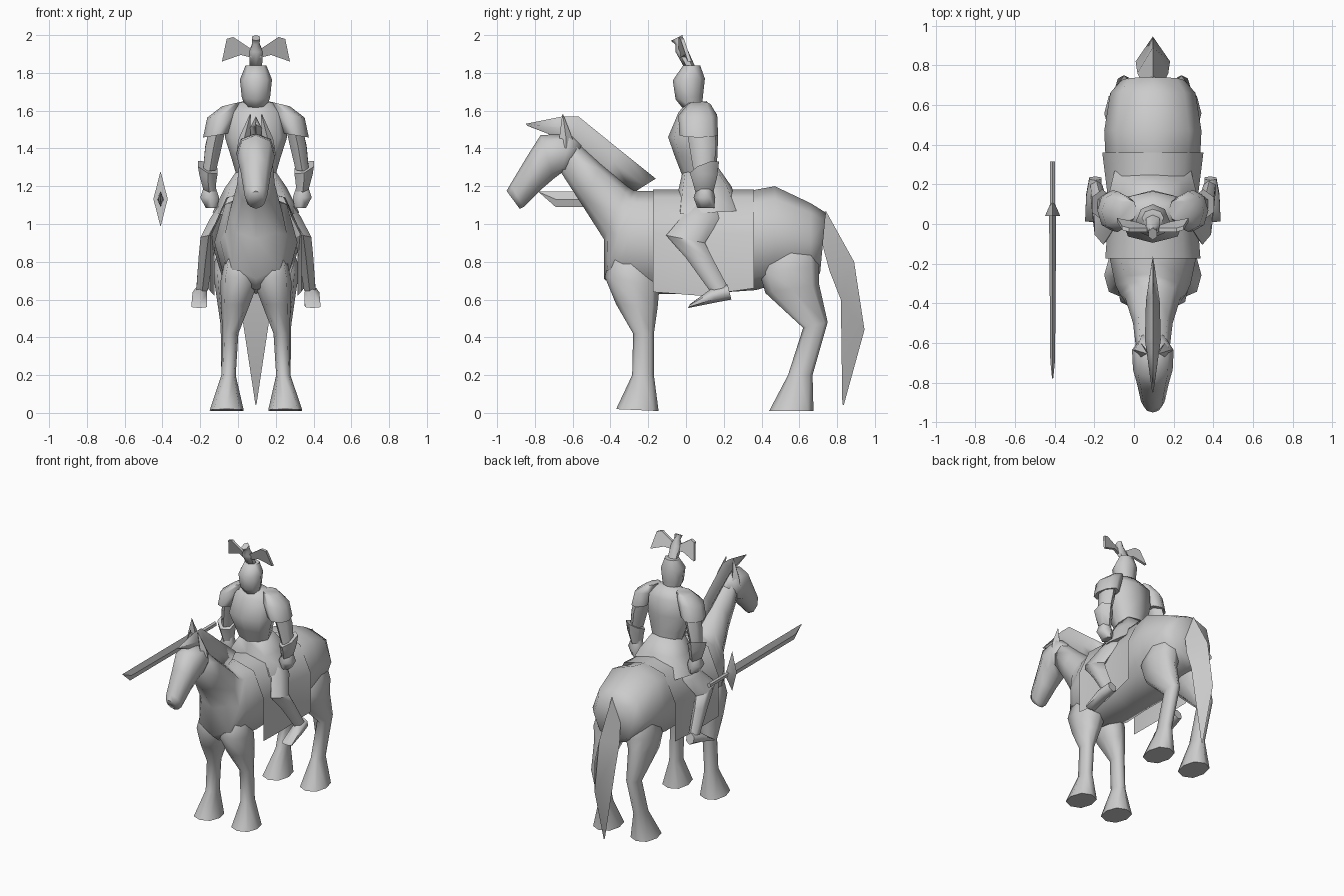
import bpy, bmesh, math

CX = 0.095  # centre line of horse and rider

grey = bpy.data.materials.new("stone_grey")
grey.diffuse_color = (0.6, 0.6, 0.6, 1)


def finish(name, bm, angle=65):
    bmesh.ops.recalc_face_normals(bm, faces=bm.faces)
    me = bpy.data.meshes.new(name)
    bm.to_mesh(me)
    bm.free()
    me.materials.append(grey)
    for p in me.polygons:
        p.use_smooth = True
    me.set_sharp_from_angle(angle=math.radians(angle))
    ob = bpy.data.objects.new(name, me)
    bpy.context.collection.objects.link(ob)
    return ob


def loft(name, rings, n=8, side=1, cx=CX, power=1.0, tilt=0.0, angle=65):
    """Each ring: two opposite points (y1,z1,y2,z2), half width in x, x offset."""
    bm = bmesh.new()
    loops = []
    for r in rings:
        y1, z1, y2, z2, w = r[:5]
        x0 = r[5] if len(r) > 5 else 0
        loop = []
        for k in range(n):
            t = 2 * math.pi * k / n
            c, s = math.cos(t), math.sin(t)
            c = math.copysign(abs(c) ** power, c)
            s = math.copysign(abs(s) ** power, s)
            loop.append(bm.verts.new((cx + side * (x0 + w * s),
                                      (y1 + y2) / 2 + c * (y1 - y2) / 2,
                                      (z1 + z2) / 2 + c * (z1 - z2) / 2 + tilt * s)))
        loops.append(loop)
    for a, b in zip(loops, loops[1:]):
        for k in range(n):
            j = (k + 1) % n
            bm.faces.new((a[k], a[j], b[j], b[k]))
    bm.faces.new(loops[0])
    bm.faces.new(loops[-1])
    return finish(name, bm, angle)


def pair(name, rings, **kw):
    for tag, s in (("left", 1), ("right", -1)):
        loft(tag + "_" + name, rings, side=s, **kw)


# Horse body, neck and head
loft("horse_body", [
    (0.74, 1.06, 0.71, 0.74, 0.16), (0.66, 1.11, 0.66, 0.70, 0.215),
    (0.47, 1.20, 0.47, 0.68, 0.245), (0.36, 1.18, 0.37, 0.65, 0.24),
    (0.08, 1.17, 0.08, 0.63, 0.205), (-0.17, 1.175, -0.15, 0.63, 0.22),
    (-0.25, 1.175, -0.36, 0.65, 0.19), (-0.28, 1.18, -0.435, 0.71, 0.165),
    (-0.31, 1.20, -0.435, 0.92, 0.14),
    (-0.45, 1.32, -0.55, 1.10, 0.10), (-0.59, 1.45, -0.66, 1.27, 0.085)],
    power=0.85, angle=80)
loft("horse_head", [
    (-0.55, 1.42, -0.64, 1.26, 0.075), (-0.61, 1.48, -0.66, 1.27, 0.105),
    (-0.77, 1.47, -0.70, 1.24, 0.10), (-0.84, 1.36, -0.77, 1.18, 0.08),
    (-0.93, 1.21, -0.86, 1.09, 0.06), (-0.95, 1.175, -0.88, 1.08, 0.04)],
    power=0.85)
loft("mane", [
    (-0.85, 1.53, -0.84, 1.52, 0.004), (-0.65, 1.57, -0.66, 1.45, 0.03),
    (-0.57, 1.57, -0.60, 1.41, 0.04), (-0.36, 1.40, -0.42, 1.27, 0.035),
    (-0.16, 1.24, -0.28, 1.165, 0.01)], n=4, angle=120)
pair("ear", [(-0.665, 1.42, -0.605, 1.38, 0.03, 0.07),
             (-0.67, 1.46, -0.60, 1.45, 0.03, 0.06),
             (-0.655, 1.58, -0.65, 1.58, 0.003, 0.03)], n=4)
loft("tail", [
    (0.74, 1.07, 0.695, 0.91, 0.06), (0.89, 0.80, 0.717, 0.733, 0.09),
    (0.945, 0.44, 0.778, 0.653, 0.10), (0.835, 0.04, 0.825, 0.05, 0.004)],
    n=3, angle=100)

# Horse legs with flared hooves, rooted inside the body
pair("front_leg", [
    (-0.39, 0.88, -0.20, 0.88, 0.07, 0.08), (-0.43, 0.72, -0.14, 0.67, 0.10, 0.088),
    (-0.37, 0.575, -0.15, 0.56, 0.075, 0.11),
    (-0.28, 0.42, -0.17, 0.42, 0.042, 0.135), (-0.285, 0.20, -0.17, 0.20, 0.038, 0.145),
    (-0.37, 0.02, -0.145, 0.01, 0.09, 0.155)], power=0.85, angle=80)
pair("hind_leg", [
    (0.46, 0.98, 0.68, 0.98, 0.07, 0.10), (0.39, 0.74, 0.705, 0.78, 0.10, 0.13),
    (0.42, 0.635, 0.705, 0.68, 0.075, 0.14),
    (0.62, 0.45, 0.75, 0.48, 0.042, 0.145), (0.54, 0.20, 0.67, 0.20, 0.038, 0.145),
    (0.44, 0.01, 0.675, 0.01, 0.09, 0.155)], power=0.85, angle=80)

# Saddle cloth: a sheet hung over the back, flared at both ends
bm = bmesh.new()
rows = []
for y, w, low in ((-0.175, 0.24, 0.64), (0.08, 0.22, 0.62), (0.36, 0.255, 0.66)):
    half = [(w, low), (w, 0.95), (w * 0.65, 1.14)]
    pts = [(-x, z) for x, z in half] + [(0, 1.182)] + half[::-1]
    rows.append([bm.verts.new((CX + x, y, z)) for x, z in pts])
for a, b in zip(rows, rows[1:]):
    for k in range(len(a) - 1):
        bm.faces.new((a[k], a[k + 1], b[k + 1], b[k]))
finish("saddle_cloth", bm)

# Rider torso and skirt
loft("torso", [
    (-0.01, 1.23, 0.16, 1.23, 0.095), (-0.06, 1.36, 0.165, 1.34, 0.13),
    (-0.095, 1.46, 0.17, 1.46, 0.165), (-0.04, 1.59, 0.165, 1.58, 0.15),
    (0.00, 1.64, 0.11, 1.65, 0.09)], power=0.8)
loft("skirt", [
    (-0.02, 1.27, 0.17, 1.30, 0.10), (-0.04, 1.18, 0.24, 1.20, 0.165),
    (-0.06, 1.05, 0.295, 1.07, 0.23)], power=0.5)

# Arms
pair("shoulder_guard", [
    (0.01, 1.635, 0.13, 1.635, 0.05, 0.13), (-0.04, 1.575, 0.165, 1.575, 0.08, 0.178),
    (-0.035, 1.47, 0.17, 1.47, 0.075, 0.205)], tilt=-0.012)
pair("upper_arm", [
    (0.00, 1.52, 0.15, 1.52, 0.05, 0.20), (0.02, 1.40, 0.16, 1.42, 0.05, 0.225),
    (0.04, 1.28, 0.15, 1.30, 0.04, 0.245)], n=6)
pair("forearm", [
    (0.02, 1.27, 0.175, 1.33, 0.06, 0.255), (0.03, 1.24, 0.165, 1.25, 0.052, 0.255),
    (0.055, 1.15, 0.14, 1.15, 0.035, 0.245)], n=6, tilt=0.022)
pair("hand", [
    (0.06, 1.20, 0.14, 1.20, 0.035, 0.245), (0.04, 1.14, 0.155, 1.14, 0.058, 0.245),
    (0.06, 1.085, 0.15, 1.085, 0.035, 0.235)], n=6)

# Rider legs
pair("thigh", [
    (0.02, 1.12, 0.18, 1.10, 0.05, 0.14), (-0.02, 1.04, 0.18, 1.03, 0.05, 0.195),
    (-0.105, 0.94, 0.10, 0.90, 0.05, 0.25)], n=6)
pair("shin", [
    (-0.105, 0.94, 0.10, 0.90, 0.05, 0.25), (0.00, 0.82, 0.14, 0.82, 0.045, 0.265),
    (0.13, 0.64, 0.22, 0.67, 0.035, 0.285)], n=6)
pair("foot", [
    (0.22, 0.68, 0.24, 0.60, 0.035, 0.29), (0.13, 0.655, 0.16, 0.585, 0.045, 0.297),
    (0.02, 0.575, 0.01, 0.555, 0.048, 0.30)], n=6)

# Helmet and crest
loft("helmet", [
    (-0.015, 1.84, 0.075, 1.84, 0.055), (-0.07, 1.76, 0.10, 1.77, 0.085),
    (-0.055, 1.66, 0.09, 1.68, 0.075), (-0.015, 1.61, 0.085, 1.62, 0.055)])
loft("crest_stem", [
    (-0.01, 1.83, 0.05, 1.83, 0.038), (-0.055, 1.91, 0.01, 1.92, 0.04),
    (-0.055, 1.95, -0.01, 1.96, 0.022), (-0.08, 1.97, -0.02, 2.0, 0.025)], n=6)
for tag, s in (("left", 1), ("right", -1)):
    bm = bmesh.new()
    outline = [(0.02, -0.01, 1.88), (0.03, -0.02, 1.93), (0.12, -0.02, 1.99),
               (0.155, -0.01, 1.98), (0.18, 0.03, 1.86), (0.08, 0.01, 1.895)]
    bm.faces.new([bm.verts.new((CX + s * x, y, z)) for x, y, z in outline])
    ext = bmesh.ops.extrude_face_region(bm, geom=bm.faces[:])
    for v in ext["geom"]:
        if isinstance(v, bmesh.types.BMVert):
            v.co.y -= 0.02
    finish(tag + "_feather", bm, 30)

# Sword floating beside the horse, pointing forward
SX = -0.41
loft("sword_blade", [
    (-0.78, 1.172, -0.775, 1.165, 0.003), (-0.69, 1.172, -0.69, 1.09, 0.012),
    (0.06, 1.172, 0.06, 1.09, 0.018)], n=4, cx=SX, angle=30)
loft("sword_guard", [
    (0.04, 1.28, 0.04, 0.985, 0.038), (0.06, 1.24, 0.06, 1.02, 0.03),
    (0.105, 1.16, 0.105, 1.10, 0.01)], n=4, cx=SX, angle=30)
loft("sword_grip", [
    (0.06, 1.15, 0.06, 1.11, 0.014), (0.315, 1.15, 0.315, 1.11, 0.014)],
    n=6, cx=SX, angle=40)
